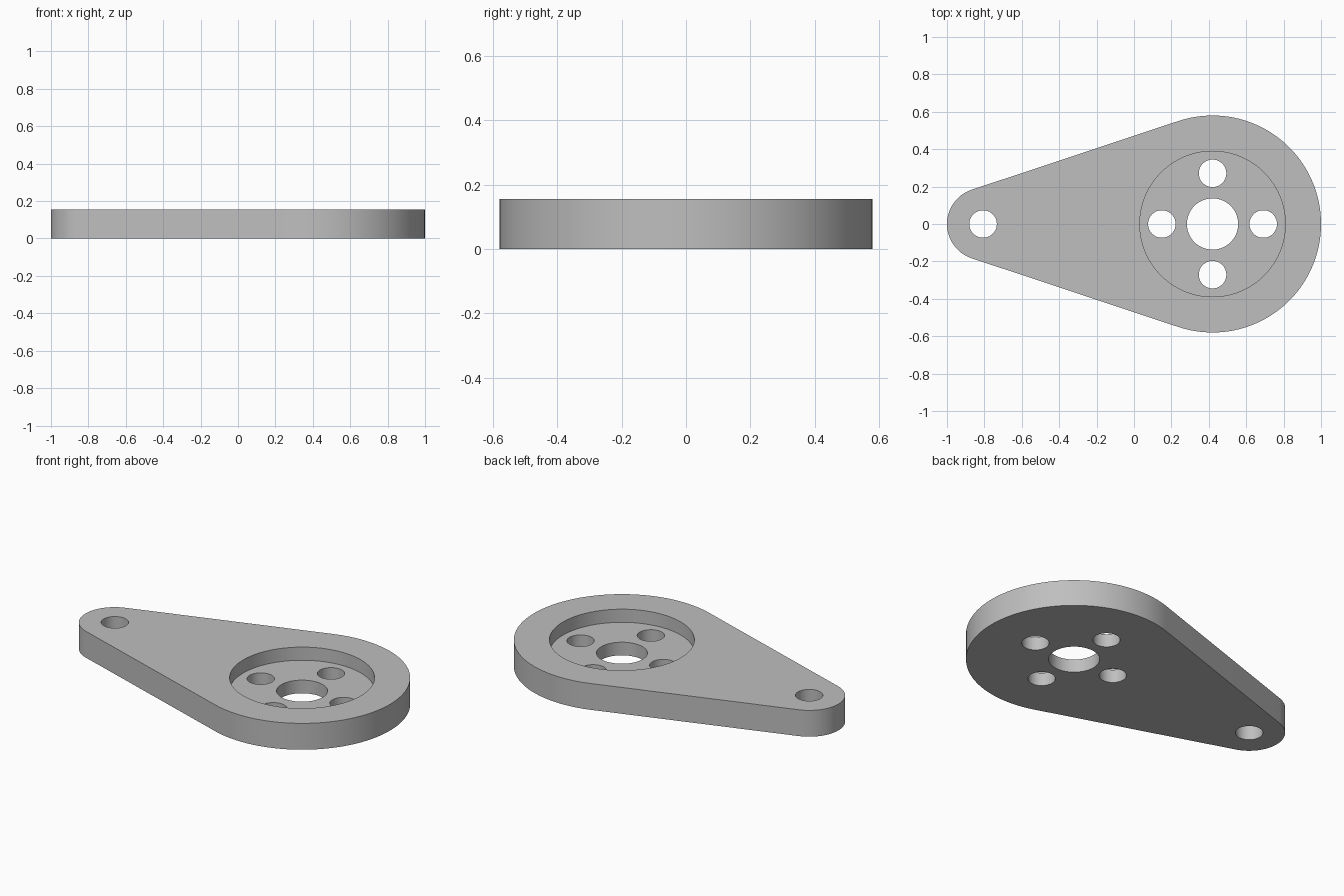
import bpy, bmesh, math

if "Cube" in bpy.data.objects:
    bpy.data.objects.remove(bpy.data.objects["Cube"])

T = 0.156                       # plate thickness
FLOOR = 0.078                   # height of the recess floor
BIG_X, BIG_R = 0.42, 0.58       # wide end
SMALL_X, SMALL_R = -0.807, 0.193  # narrow end
BOLT_R, BOLT_CIRCLE = 0.0735, 0.271


def arc(cx, cy, r, a0, a1, n):
    return [(cx + r * math.cos(a0 + (a1 - a0) * i / n),
             cy + r * math.sin(a0 + (a1 - a0) * i / n)) for i in range(n + 1)]


def prism(name, outline, z0, z1):
    bm = bmesh.new()
    face = bm.faces.new([bm.verts.new((x, y, z0)) for x, y in outline])
    top = bmesh.ops.extrude_face_region(bm, geom=[face])["geom"]
    bmesh.ops.translate(bm, vec=(0, 0, z1 - z0),
                        verts=[v for v in top if isinstance(v, bmesh.types.BMVert)])
    bmesh.ops.recalc_face_normals(bm, faces=bm.faces)
    mesh = bpy.data.meshes.new(name)
    bm.to_mesh(mesh)
    bm.free()
    obj = bpy.data.objects.new(name, mesh)
    bpy.context.collection.objects.link(obj)
    return obj


def cut(target, x, y, r, z0, n=64):
    cutter = prism("cutter", arc(x, y, r, 0, math.tau, n)[:-1], z0, T + 0.1)
    mod = target.modifiers.new("cut", 'BOOLEAN')
    mod.operation, mod.solver, mod.object = 'DIFFERENCE', 'EXACT', cutter
    bpy.context.view_layer.objects.active = target
    bpy.ops.object.modifier_apply(modifier=mod.name)
    bpy.data.objects.remove(cutter)


# Teardrop plate: two arcs joined by their common tangents
t = math.acos((BIG_R - SMALL_R) / (BIG_X - SMALL_X))
t = math.pi - t
outline = (arc(BIG_X, 0, BIG_R, -t, t, 96)
           + arc(SMALL_X, 0, SMALL_R, t, math.tau - t, 48))
plate = prism("lever_plate", outline, 0, T)

grey = bpy.data.materials.new("plain grey")
grey.diffuse_color = (0.52, 0.52, 0.52, 1)
grey.use_nodes = True
grey.node_tree.nodes["Principled BSDF"].inputs["Base Color"].default_value = grey.diffuse_color
plate.data.materials.append(grey)

# Round recess, hub hole, bolt holes and pivot hole
cut(plate, BIG_X, 0, 0.389, FLOOR, 96)
cut(plate, BIG_X, 0, 0.137, -0.1)
for i in range(4):
    a = i * math.pi / 2
    cut(plate, BIG_X + BOLT_CIRCLE * math.cos(a), BOLT_CIRCLE * math.sin(a), BOLT_R, -0.1)
cut(plate, SMALL_X, 0, BOLT_R, -0.1)

# Smooth round walls, crisp rims
bpy.ops.object.select_all(action='DESELECT')
plate.select_set(True)
bpy.context.view_layer.objects.active = plate
bpy.ops.object.shade_smooth_by_angle(angle=math.radians(30))
